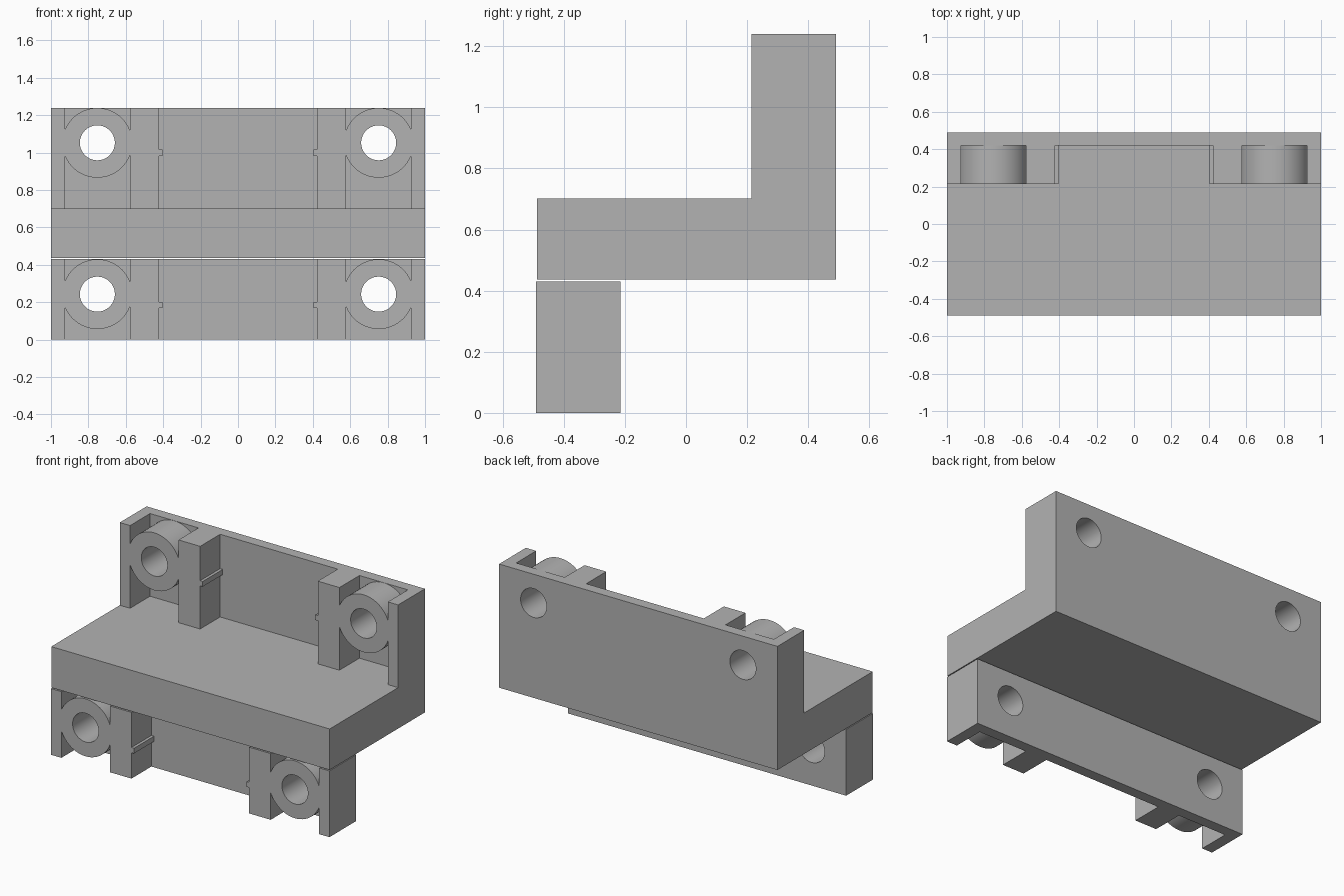
import bpy, bmesh, math
from mathutils import Matrix, Vector

if "Cube" in bpy.data.objects:
    bpy.data.objects.remove(bpy.data.objects["Cube"])

grey = bpy.data.materials.new("light_grey")
grey.diffuse_color = (0.45, 0.45, 0.45, 1)
grey.use_nodes = True
grey.node_tree.nodes["Principled BSDF"].inputs["Base Color"].default_value = grey.diffuse_color


def to_object(name, bm):
    bmesh.ops.recalc_face_normals(bm, faces=bm.faces)
    mesh = bpy.data.meshes.new(name)
    bm.to_mesh(mesh)
    bm.free()
    obj = bpy.data.objects.new(name, mesh)
    bpy.context.collection.objects.link(obj)
    obj.data.materials.append(grey)
    return obj


def add_box(bm, x0, x1, y0, y1, z0, z1):
    verts = bmesh.ops.create_cube(bm, size=1)["verts"]
    for v in verts:
        v.co = Vector((x0 if v.co.x < 0 else x1,
                       y0 if v.co.y < 0 else y1,
                       z0 if v.co.z < 0 else z1))


def add_rod(bm, x, z, radius, y0, y1):
    m = Matrix.Translation((x, (y0 + y1) / 2, z)) @ Matrix.Rotation(math.pi / 2, 4, "X")
    bmesh.ops.create_cone(bm, cap_ends=True, segments=64, radius1=radius,
                          radius2=radius, depth=y1 - y0, matrix=m)


def subtract(target, cutter):
    mod = target.modifiers.new("cut", "BOOLEAN")
    mod.operation = "DIFFERENCE"
    mod.solver = "EXACT"
    mod.object = cutter
    bpy.context.view_layer.objects.active = target
    bpy.ops.object.modifier_apply(modifier=mod.name)
    bpy.data.objects.remove(cutter)


def bracket(name, profile, front, z0, z1, bolt_z, rib_z):
    # body: side profile extruded along x
    bm = bmesh.new()
    face = bm.faces.new([bm.verts.new((-1, y, z)) for y, z in profile])
    ext = bmesh.ops.extrude_face_region(bm, geom=[face])["geom"]
    bmesh.ops.translate(bm, vec=(2, 0, 0),
                        verts=[v for v in ext if isinstance(v, bmesh.types.BMVert)])
    body = to_object(name, bm)

    # recesses: wide middle one and two bolt pockets
    back = front + 0.205
    bm = bmesh.new()
    for x0, x1 in ((-0.926, -0.578), (-0.4225, 0.4225), (0.578, 0.926)):
        add_box(bm, x0, x1, front - 0.1, back, z0, z1)
    pockets = to_object("pockets", bm)

    # bolt bosses and clip ribs left standing in the recesses
    bm = bmesh.new()
    for s in (-1, 1):
        add_rod(bm, s * 0.752, bolt_z, 0.1865, front - 0.2, back + 0.1)
        xs = sorted((s * 0.404, s * 0.48))
        add_box(bm, *xs, front - 0.2, back + 0.1, rib_z, rib_z + 0.034)
    subtract(pockets, to_object("kept_material", bm))
    subtract(body, pockets)

    # bolt holes right through
    bm = bmesh.new()
    for s in (-1, 1):
        add_rod(bm, s * 0.752, bolt_z, 0.0935, front - 0.2, back + 0.3)
    subtract(body, to_object("bolt_holes", bm))

    bpy.ops.object.select_all(action="DESELECT")
    body.select_set(True)
    bpy.context.view_layer.objects.active = body
    bpy.ops.object.shade_smooth_by_angle(angle=math.radians(30))


# lower clamp bar
bracket("lower_clamp_bar",
        [(-0.49, 0), (-0.215, 0), (-0.215, 0.43), (-0.49, 0.43)],
        -0.49, -0.1, 0.53, 0.243, 0.168)

# upper L-shaped bracket with shelf
bracket("upper_shelf_bracket",
        [(-0.488, 0.436), (0.49, 0.436), (0.49, 1.239),
         (0.215, 1.239), (0.215, 0.702), (-0.488, 0.702)],
        0.215, 0.702, 1.34, 1.052, 0.982)
